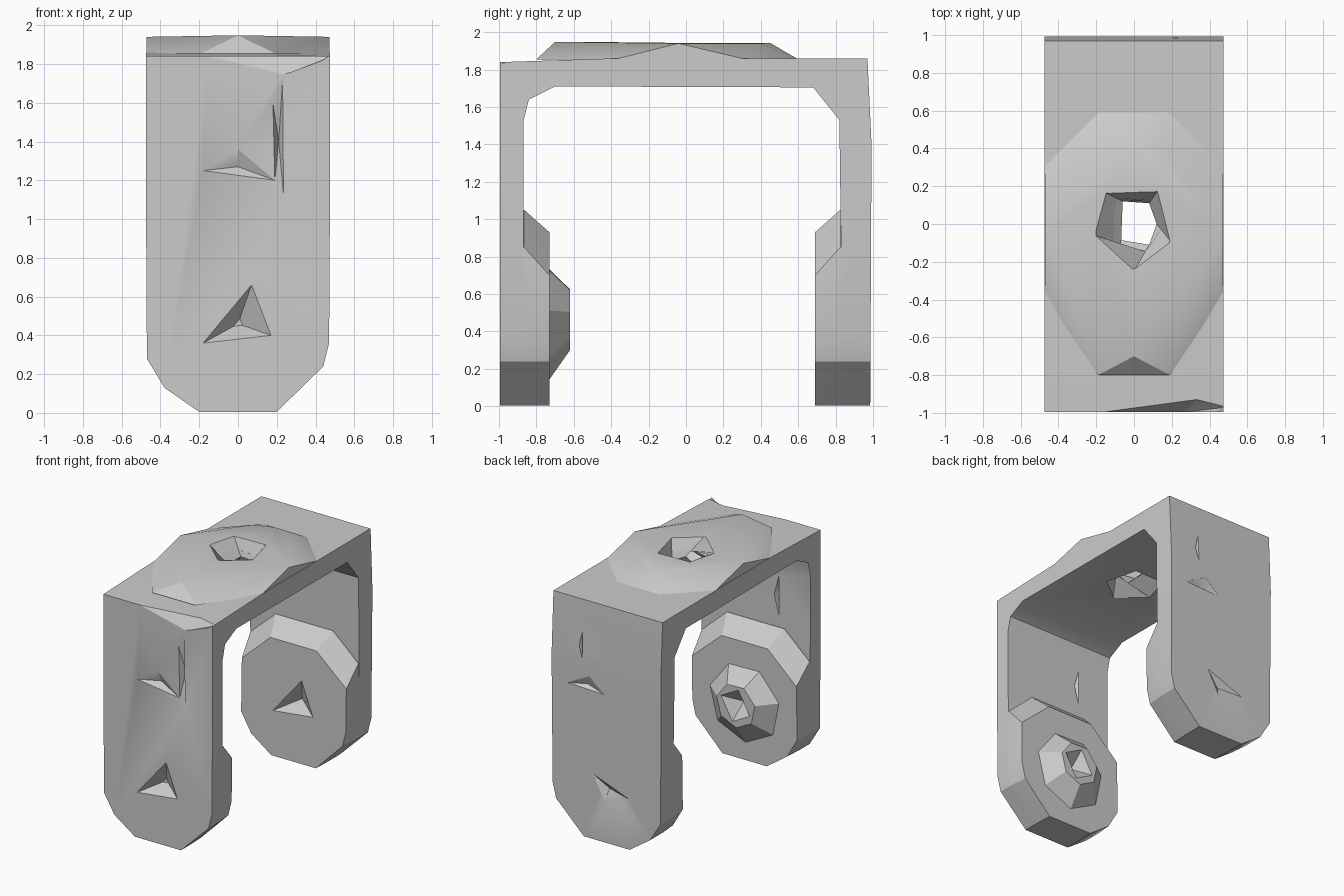
import bpy, bmesh, math
from mathutils import Vector

old = bpy.data.objects.get("Cube")
if old:
    bpy.data.objects.remove(old, do_unlink=True)

grey = bpy.data.materials.new("plain grey")
grey.use_nodes = True
grey.diffuse_color = (0.6, 0.6, 0.6, 1)
grey.node_tree.nodes["Principled BSDF"].inputs["Base Color"].default_value = (0.6, 0.6, 0.6, 1)


def finish(name, bm):
    bmesh.ops.recalc_face_normals(bm, faces=bm.faces[:])
    mesh = bpy.data.meshes.new(name)
    bm.to_mesh(mesh)
    bm.free()
    mesh.materials.append(grey)
    obj = bpy.data.objects.new(name, mesh)
    bpy.context.collection.objects.link(obj)
    return obj


def prism(name, profile, axis, a, b):
    """Extrude a 2D profile along x (profile y,z) or y (profile x,z)."""
    bm = bmesh.new()
    place = (lambda p, q, t: (t, p, q)) if axis == "x" else (lambda p, q, t: (p, t, q))
    face = bm.faces.new([bm.verts.new(place(p, q, a)) for p, q in profile])
    new = bmesh.ops.extrude_face_region(bm, geom=[face])["geom"]
    move = Vector((b - a, 0, 0) if axis == "x" else (0, b - a, 0))
    bmesh.ops.translate(bm, vec=move, verts=[v for v in new if isinstance(v, bmesh.types.BMVert)])
    return finish(name, bm)


def hull(name, points):
    """Convex solid around a few points."""
    bm = bmesh.new()
    for p in points:
        bm.verts.new(p)
    out = bmesh.ops.convex_hull(bm, input=bm.verts[:])
    loose = [v for v in out["geom_interior"] if isinstance(v, bmesh.types.BMVert)]
    bmesh.ops.delete(bm, geom=loose, context="VERTS")
    bmesh.ops.dissolve_limit(bm, angle_limit=0.01, verts=bm.verts[:], edges=bm.edges[:])
    return finish(name, bm)


def ring(outline, y):
    return [(x, y, z) for x, z in outline]


def disc(n, r, y, z, turn=0.0):
    return [(r * math.cos(turn + math.tau * i / n), y, z + r * math.sin(turn + math.tau * i / n))
            for i in range(n)]


def boolean(target, cutter, mode="DIFFERENCE", keep=False):
    cutter.hide_render = True
    mod = target.modifiers.new("cut", "BOOLEAN")
    mod.object, mod.operation, mod.solver = cutter, mode, "EXACT"
    bpy.context.view_layer.objects.active = target
    bpy.ops.object.modifier_apply(modifier=mod.name)
    if not keep:
        bpy.data.objects.remove(cutter, do_unlink=True)


def pit(target, mouth, apex, y, depth):
    """Sink a pointed dent into a wall facing along y; the sign of depth is its direction."""
    flare = -0.02 if depth > 0 else 0.02
    boolean(target, hull("dent_cutter", ring(mouth, y) + ring(mouth, y + flare)
                         + [(apex[0], y + depth, apex[1])]))


# U-shaped frame with chamfered inner corners and clipped leg ends
FRONT, BACK = -0.995, 0.992
frame = prism("frame", [
    (FRONT, 0), (FRONT, 1.84), (-0.38, 1.86), (0.32, 1.86), (0.97, 1.86), (BACK, 1.4), (0.985, 0),
    (0.84, 0), (0.82, 1.53), (0.68, 1.705), (-0.7, 1.71), (-0.84, 1.64), (-0.868, 1.53), (-0.868, 0)],
    "x", -0.475, 0.475)
LOWER = [(-0.47, 0.28), (-0.38, 0.13), (-0.2, 0.005), (0.2, 0.005), (0.44, 0.24), (0.47, 0.36)]
boolean(frame, prism("leg_outline", [(-0.48, 2)] + LOWER + [(0.48, 2)], "y", -1.2, 1.2), "INTERSECT")

# Notched top front corner
boolean(frame, hull("corner_cutter", [
    (-0.28, -1, 1.86), (0.36, -0.91, 1.87), (0.49, -0.97, 1.84), (0.23, -1, 1.74),
    (-0.28, -1.1, 1.95), (0.5, -1.1, 1.95), (0.5, -0.97, 1.95), (0.23, -1.1, 1.74)]))

# Raised area on the top plate
hump = hull("top_hump", [(s * x, y, z) for s in (-1, 1) for x, y, z in (
    (0.472, -0.04, 1.94), (0.472, -0.38, 1.855), (0.472, 0.32, 1.855),
    (0.19, -0.8, 1.855), (0.19, 0.6, 1.855), (0.15, 0.4, 1.94))]
    + [(0, -0.7, 1.948), (0, 0.45, 1.942), (0.2, -0.3, 1.945), (-0.2, -0.3, 1.945)])

# Five-sided hole, narrow in the middle
mouth = [(-0.16, 0.17), (0.13, 0.18), (0.2, -0.1), (0, -0.25), (-0.22, -0.05)]
waist = [(-0.06, 0.12), (0.08, 0.11), (0.12, 0.0), (0.08, -0.11), (-0.07, -0.15)]
bm = bmesh.new()
levels = [[bm.verts.new((x, y, z)) for x, y in outline]
          for outline, z in ((mouth, 1.96), (waist, 1.82), (mouth, 1.69))]
for up, low in zip(levels, levels[1:]):
    for i in range(5):
        j = (i + 1) % 5
        bm.faces.new((up[i], up[j], low[j], low[i]))
bm.faces.new(levels[0])
bm.faces.new(levels[2])
hole = finish("hole_cutter", bm)
boolean(frame, hole, keep=True)
boolean(hump, hole)

# Bosses on the inner side of both leg ends
wide = LOWER + [(0.47, 0.85), (0.25, 1.05), (-0.25, 1.05), (-0.47, 0.85)]
narrow = [(x * 0.97, z) for x, z in LOWER] + [(0.46, 0.7), (0.2, 0.93), (-0.2, 0.93), (-0.45, 0.7)]
front_boss = hull("front_boss", ring(wide, -0.9) + ring(wide, -0.865) + ring(narrow, -0.73))
back_boss = hull("back_boss", ring(wide, 0.87) + ring(wide, 0.825) + ring(narrow, 0.69))
collar = hull("front_collar", disc(7, 0.32, -0.74, 0.45, 0.2) + disc(7, 0.17, -0.62, 0.47, 0.2))

# Pointed sockets at the pivots
TRIANGLE = [(-0.18, 0.36), (0.07, 0.66), (0.17, 0.4)]
pit(frame, TRIANGLE, (0, 0.46), FRONT, 0.11)
pit(back_boss, TRIANGLE, (0, 0.46), 0.69, 0.11)
pit(collar, [(-0.12, 0.42), (-0.02, 0.6), (0.13, 0.52), (0.03, 0.34)], (0, 0.47), -0.62, -0.1)

# Shallow dents and slits in the leg walls
DENT = [(-0.18, 1.25), (0, 1.36), (0.19, 1.2)]
SLIT = [(0.23, 1.72), (0.18, 1.6), (0.19, 1.2), (0.235, 1.12)]
pit(frame, DENT, (0, 1.27), FRONT, 0.04)
pit(frame, SLIT, (0.21, 1.4), FRONT, 0.05)
pit(frame, [(0.34, 1.18), (0.15, 1.28), (0.02, 1.17)], (0.18, 1.2), 0.99, -0.03)
pit(frame, [(0.21, 1.65), (0.24, 1.5), (0.21, 1.4)], (0.22, 1.5), 0.99, -0.04)
pit(frame, [(0.12, 0.52), (-0.2, 0.4), (0.02, 0.33)], (0, 0.42), 0.987, -0.04)
pit(frame, [(-0.2, 1.45), (-0.16, 1.3), (-0.2, 1.15)], (-0.18, 1.3), 0.825, 0.04)
pit(frame, [(-0.2, 1.45), (-0.16, 1.3), (-0.2, 1.15)], (-0.18, 1.3), -0.868, -0.04)

# Soft shading across shallow creases only
for part in (frame, hump, front_boss, back_boss, collar):
    bpy.ops.object.select_all(action="DESELECT")
    part.select_set(True)
    bpy.context.view_layer.objects.active = part
    bpy.ops.object.shade_smooth_by_angle(angle=math.radians(28))
